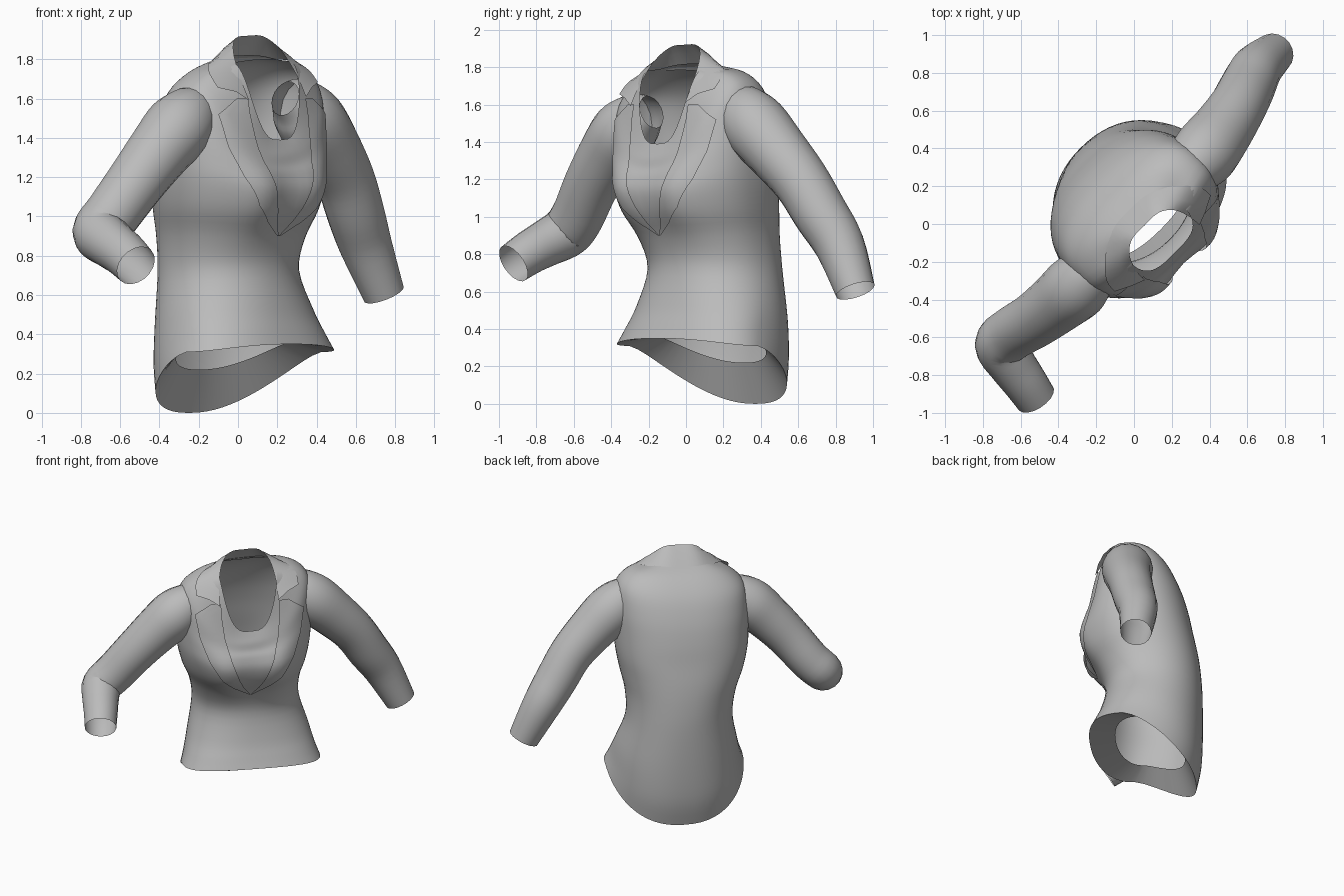
import bpy, bmesh, math
from mathutils import Vector
from mathutils.bvhtree import BVHTree

cube = bpy.data.objects.get("Cube")
if cube:
    bpy.data.objects.remove(cube, do_unlink=True)

cloth = bpy.data.materials.new("grey_cloth")
cloth.use_nodes = True
GREY = (0.5, 0.5, 0.5, 1)
cloth.diffuse_color = GREY
cloth.node_tree.nodes["Principled BSDF"].inputs["Base Color"].default_value = GREY


def spline(rows, steps):
    """Smoothly resample a list of equal-length tuples."""
    out = []
    last = len(rows) - 1
    for i in range(last):
        p0, p1, p2, p3 = (rows[max(0, min(last, i + k))] for k in (-1, 0, 1, 2))
        for s in range(steps):
            t = s / steps
            out.append([b + t / 2 * (c - a + t * (2 * a - 5 * b + 4 * c - d
                        + t * (3 * (b - c) + d - a)))
                        for a, b, c, d in zip(p0, p1, p2, p3)])
    return out + [list(rows[-1])]


def loft(name, rings, closed=True):
    """Skin a sequence of point rows into an open cloth surface."""
    bm = bmesh.new()
    grid = [[bm.verts.new(p) for p in ring] for ring in rings]
    n = len(grid[0])
    for low, high in zip(grid, grid[1:]):
        for j in range(n if closed else n - 1):
            k = (j + 1) % n
            bm.faces.new((low[j], low[k], high[k], high[j]))
    bmesh.ops.recalc_face_normals(bm, faces=bm.faces[:])
    tree = BVHTree.FromBMesh(bm)
    mesh = bpy.data.meshes.new(name)
    bm.to_mesh(mesh)
    bm.free()
    mesh.materials.append(cloth)
    obj = bpy.data.objects.new(name, mesh)
    bpy.context.collection.objects.link(obj)
    # The wearer is turned an eighth of a circle
    obj.rotation_euler.z = math.pi / 4
    bpy.ops.object.select_all(action='DESELECT')
    obj.select_set(True)
    bpy.context.view_layer.objects.active = obj
    bpy.ops.object.shade_smooth_by_angle(angle=math.radians(50))
    return tree


def body_ring(centre, half, front, side, back, zf, zs, zb, bust, tilt, power):
    pts = []
    for i in range(64):
        ang = 2 * math.pi * i / 64
        c, s = math.cos(ang), math.sin(ang)
        off = half * math.copysign(abs(c) ** power, c)
        depth, z, rise = (back, zb, s ** 1.2) if s > 0 else (front, zf, s * s)
        y = side + (depth - side) * abs(s) ** power
        if s < 0:
            y -= bust * math.exp(-((abs(off) - 0.2) / 0.12) ** 2)
        pts.append((centre + off, y, zs + (z - zs) * rise + tilt * off))
    return pts


# Body: centre, half width, front/side/back depth, front/side/back height,
# bust fullness, shoulder tilt, squareness
body = [
    (.085, .485, -.30, -.03, .44, .35, .31, .00, 0, 0, .86),
    (.085, .455, -.27, .01, .475, .42, .39, .18, 0, 0, .86),
    (.085, .42, -.23, .08, .485, .53, .52, .42, 0, 0, .9),
    (.075, .372, -.19, .14, .482, .73, .72, .72, 0, 0, .95),
    (.06, .385, -.225, .10, .47, .88, .90, .90, .01, 0, .92),
    (.045, .43, -.30, .05, .45, 1.02, 1.05, 1.05, .03, 0, .89),
    (.04, .46, -.33, .03, .42, 1.13, 1.2, 1.2, .035, 0, .85),
    (.04, .47, -.32, .01, .39, 1.21, 1.35, 1.35, .025, .02, .85),
    (.04, .47, -.30, 0, .345, 1.26, 1.52, 1.5, .01, .05, .85),
    (.04, .44, -.29, -.01, .27, 1.31, 1.67, 1.65, 0, .07, .82),
    (.04, .34, -.275, -.03, .16, 1.35, 1.755, 1.76, 0, .07, .74),
    (.045, .205, -.26, -.08, .03, 1.39, 1.79, 1.82, 0, .02, .58),
]
surface = loft("jacket_body", [body_ring(*r) for r in spline(body, 4)])

# Hem lining: a band turned inward from the lower edge
inner_hem = (.08, .34, -.12, .05, .36, .37, .36, .22, 0, 0, .9)
loft("hem_lining", [body_ring(*body[0]), body_ring(*inner_hem)])


def sleeve(name, path, side):
    rows = spline(path, 4)
    ref = Vector((-0.7 * side, 0, -0.5))
    rings = []
    for i, row in enumerate(rows):
        before, after = rows[max(i - 1, 0)], rows[min(i + 1, len(rows) - 1)]
        along = (Vector(after[:3]) - Vector(before[:3])).normalized()
        u = along.cross(ref).normalized()
        v = u.cross(along)
        rings.append([Vector(row[:3]) + row[3] * (math.cos(a) * u + math.sin(a) * v)
                      for a in (math.tau * k / 18 for k in range(18))])
    loft(name, rings)


# Sleeves: centre line and radius from shoulder to open cuff
sleeve("left_sleeve", [
    (.33, -.01, 1.60, .09), (.42, -.005, 1.565, .15), (.53, 0, 1.48, .178),
    (.68, .02, 1.34, .165), (.82, .05, 1.19, .152), (.93, .085, 1.02, .147),
    (1.04, .12, .85, .135), (1.165, .115, .605, .108)], 1)
sleeve("right_sleeve", [
    (-.25, -.01, 1.56, .09), (-.34, -.015, 1.525, .145), (-.45, -.02, 1.45, .175),
    (-.58, -.01, 1.33, .163), (-.72, .01, 1.18, .15), (-.86, .045, 1.01, .143),
    (-.95, .045, .92, .14), (-.98, -.06, .865, .128), (-1.0, -.18, .81, .118),
    (-1.02, -.285, .75, .11)], -1)


def on_front(x, z, lift=0.014):
    """Point resting just in front of the body."""
    hit = surface.ray_cast(Vector((x, -2, z)), Vector((0, 1, 0)))[0]
    if hit is None or hit.y > 0:
        hit = surface.find_nearest(Vector((x, -.22, z)))[0]
    return (hit.x, hit.y - lift, hit.z)


# Lapels: height, inner and outer distance from the centre line
lapel = [(.90, 0, .01), (.97, .05, .12), (1.05, .09, .21), (1.2, .145, .30),
         (1.35, .185, .355), (1.52, .205, .385), (1.60, .205, .27)]
for name, side in (("left_lapel", 1), ("right_lapel", -1)):
    rows = []
    for k, (low, high) in enumerate(zip(lapel, lapel[1:])):
        for t in (0, .25, .5, .75) + ((1,) if k == len(lapel) - 2 else ()):
            z, near, far = (a + (b - a) * t for a, b in zip(low, high))
            rows.append([on_front(.045 + side * (near + (far - near) * j / 10), z)
                         for j in range(11)])
    loft(name, rows, closed=False)

# Collar: stands at the nape, falls outward and ends at the lapel notches
half_top = [(0, -.045, 1.92), (.10, -.05, 1.912), (.168, -.10, 1.845),
            (.20, -.18, 1.72), (.205, -.25, 1.60)]
half_fall = [(0, .09, 1.78), (.15, .065, 1.79), (.28, -.03, 1.785),
             (.35, -.11, 1.74), (.36, -.18, 1.67)]


def around(half):
    full = [(-x, y, z) for x, y, z in half[:0:-1]] + half
    return [Vector((x + .035, y, z + .04 * x)) for x, y, z in spline(full, 4)]


top, fall = around(half_top), around(half_fall)
mid = [a.lerp(b, 0.45) + Vector((0, -.005, 0.015)) for a, b in zip(top, fall)]
loft("collar", [top, mid, fall], closed=False)
